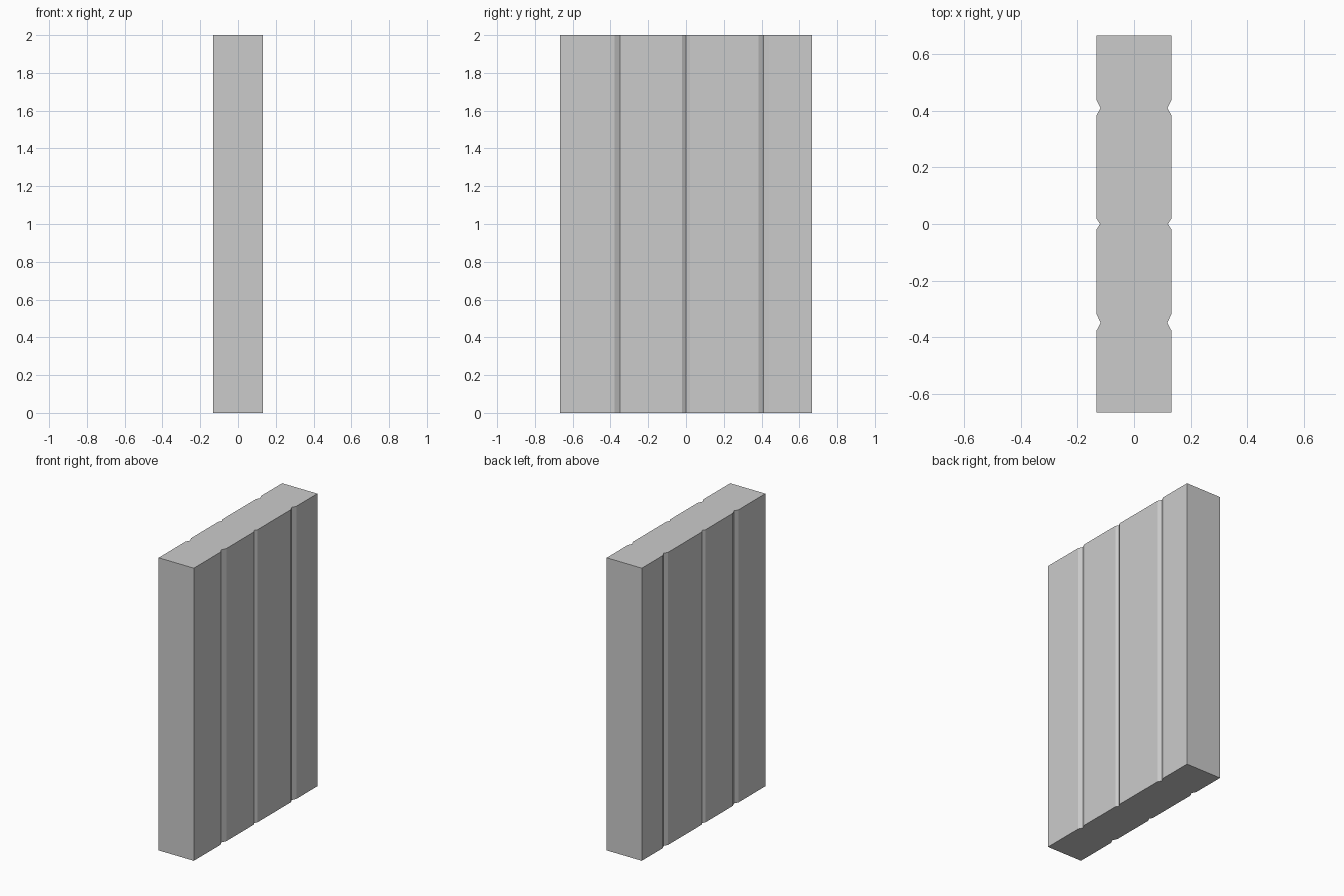
import bpy, bmesh

if "Cube" in bpy.data.objects:
    bpy.data.objects.remove(bpy.data.objects["Cube"])

HALF_X, HALF_Y, HEIGHT = 0.133, 0.667, 2.0
# Grooves: start y, apex y, end y, apex x
GROOVES = [(-0.378, -0.35, -0.316, 0.118),
           (-0.02, 0.0, 0.02, 0.12),
           (0.383, 0.41, 0.44, 0.118)]

# Right-hand edge of the plan, front to back
side = [(HALF_X, -HALF_Y)]
for start, apex, end, depth in GROOVES:
    side += [(HALF_X, start), (depth, apex), (HALF_X, end)]
side.append((HALF_X, HALF_Y))

# Mirror the edge to close the outline
outline = side + [(-x, y) for x, y in reversed(side)]

# Extrude the outline into the upright slab
bm = bmesh.new()
base = bm.faces.new([bm.verts.new((x, y, 0)) for x, y in outline])
ext = bmesh.ops.extrude_face_region(bm, geom=[base], use_keep_orig=True)
top = [v for v in ext["geom"] if isinstance(v, bmesh.types.BMVert)]
bmesh.ops.translate(bm, verts=top, vec=(0, 0, HEIGHT))
bmesh.ops.recalc_face_normals(bm, faces=bm.faces)

mesh = bpy.data.meshes.new("grooved_panel")
bm.to_mesh(mesh)
bm.free()
panel = bpy.data.objects.new("grooved_panel", mesh)
bpy.context.collection.objects.link(panel)
